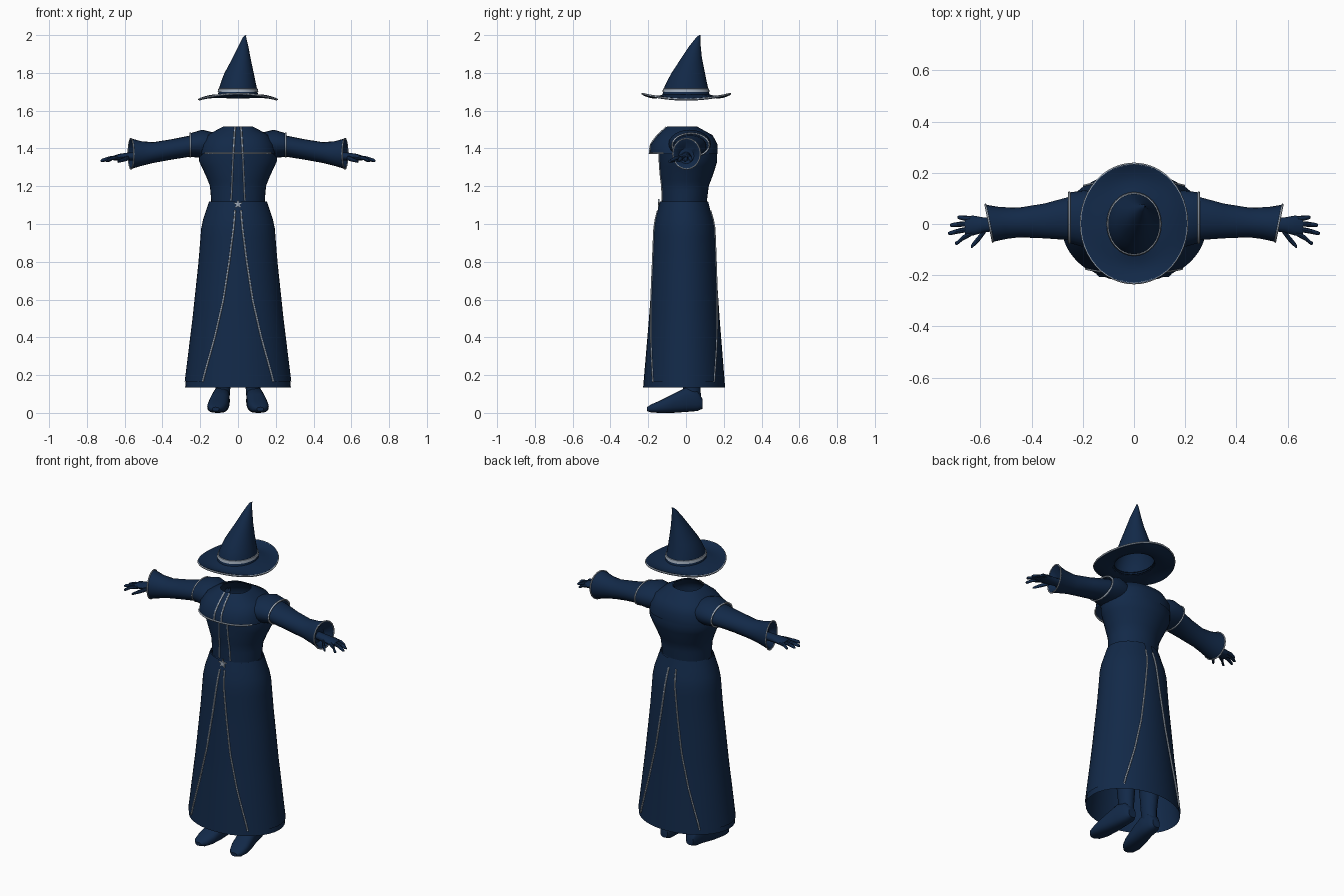
import bpy, bmesh
from math import sin, cos, pi, acos, radians
from mathutils import Vector

cube = bpy.data.objects.get("Cube")
if cube:
    bpy.data.objects.remove(cube)


def material(name, rgb):
    m = bpy.data.materials.new(name)
    m.use_nodes = True
    m.diffuse_color = (*rgb, 1)
    m.node_tree.nodes["Principled BSDF"].inputs["Base Color"].default_value = (*rgb, 1)
    return m


NAVY = material("navy cloth", (0.006, 0.022, 0.065))
SILVER = material("silver trim", (0.36, 0.42, 0.5))


def finish(name, bm, mat, angle=40):
    bmesh.ops.recalc_face_normals(bm, faces=bm.faces)
    me = bpy.data.meshes.new(name)
    bm.to_mesh(me)
    bm.free()
    ob = bpy.data.objects.new(name, me)
    bpy.context.collection.objects.link(ob)
    me.materials.append(mat)
    bpy.ops.object.select_all(action="DESELECT")
    ob.select_set(True)
    bpy.context.view_layer.objects.active = ob
    bpy.ops.object.shade_smooth_by_angle(angle=radians(angle))
    return ob


def loft(name, rings, mat=NAVY, closed=True, caps=(False, False)):
    """Skin a list of point rings."""
    bm = bmesh.new()
    vs = [[bm.verts.new(p) for p in r] for r in rings]
    n = len(vs[0])
    for a, b in zip(vs, vs[1:]):
        for i in range(n if closed else n - 1):
            j = (i + 1) % n
            bm.faces.new((a[i], a[j], b[j], b[i]))
    if caps[0]:
        bm.faces.new(vs[0])
    if caps[1]:
        bm.faces.new(vs[-1])
    return finish(name, bm, mat)


def trim(name, pts, cyclic=False, r=0.005):
    """Thin piping along a path."""
    cu = bpy.data.curves.new(name, "CURVE")
    cu.dimensions = "3D"
    cu.bevel_depth = r
    cu.bevel_resolution = 1
    sp = cu.splines.new("POLY")
    sp.points.add(len(pts) - 1)
    for p, q in zip(sp.points, pts):
        p.co = (*q, 1)
    sp.use_cyclic_u = cyclic
    cu.materials.append(SILVER)
    ob = bpy.data.objects.new(name, cu)
    bpy.context.collection.objects.link(ob)


def at(table, z):
    """Interpolate a table sorted by its first column."""
    t = sorted(table)
    z = min(max(z, t[0][0]), t[-1][0])
    for a, b in zip(t, t[1:]):
        if z <= b[0]:
            f = (z - a[0]) / (b[0] - a[0])
            return [u + (v - u) * f for u, v in zip(a[1:], b[1:])]


def power(v, n):
    return (1 if v >= 0 else -1) * abs(v) ** (2 / n)


def oval(table, z, a, off=0.0, n=2):
    rx, cy, ry = at(table, z)
    return Vector(((rx + off) * power(cos(a), n), cy + (ry + off) * power(sin(a), n), z))


def circle(n=36):
    return [2 * pi * i / n for i in range(n)]


def front(table, z, x, off, n=2, side=-1):
    """Surface point at a given x on the front (-1) or back (1)."""
    rx, cy, ry = at(table, z)
    k = max(0, 1 - abs(x / rx) ** n) ** (1 / n)
    return Vector((x, cy + side * (ry * k + off), z))


def steps(a, b, n):
    return [a + (b - a) * i / n for i in range(n + 1)]


# Tables: height, half width, centre y, half depth
SKIRT = [(1.12, .147, -.01, .122), (1.06, .167, -.01, .137), (1.0, .187, -.008, .154),
         (.8, .203, -.008, .166), (.5, .235, -.009, .187), (.135, .28, -.01, .217)]
TORSO = [(1.1, .14, -.01, .118), (1.2, .148, -.005, .125), (1.26, .172, .003, .14),
         (1.33, .205, .012, .153), (1.41, .212, .01, .154), (1.46, .165, -.004, .138),
         (1.51, .08, -.02, .08)]
MANTLE = [(1.37, .2, -.012, .18), (1.42, .195, -.01, .178), (1.47, .165, -.005, .146),
          (1.515, .08, -.02, .08)]
EDGE = [(.135, .19), (.2, .175), (.4, .12), (.6, .075), (.8, .045), (1.0, .02), (1.12, .012)]

# Robe body
loft("torso", [[oval(TORSO, z, a) for a in circle()] for z in steps(1.1, 1.51, 16)])
loft("mantle", [[oval(MANTLE, r[0], a, n=2.4) for a in circle(40)] for r in MANTLE])
loft("skirt", [[oval(SKIRT, z, a) for a in circle()] for z in steps(1.12, .135, 20)])

# Overskirt halves, parted at the front and back, with piped edges
heights = steps(1.12, .165, 20)
for s, side in ((1, "left"), (-1, "right")):
    rows = []
    for z in heights:
        rx = at(SKIRT, z)[0]
        e = at(EDGE, z)[0]
        af, ab = acos(e / rx), acos((e + .008) / rx)
        rows.append([Vector((s * p.x, p.y, z)) for p in
                     (oval(SKIRT, z, a, .006) for a in steps(-af, ab, 18))])
    loft(side + "_overskirt", rows, closed=False)
    trim(side + "_front_skirt_trim", [r[0] for r in rows[1:]])
    trim(side + "_back_skirt_trim", [r[-1] for r in rows[1:]])
    # Piping down the chest
    trim(side + "_mantle_trim", [front(MANTLE, z, s * x, .001, 2.4) for z, x in
                                 zip(steps(1.512, 1.375, 8), steps(.016, .025, 8))])
    trim(side + "_chest_trim", [front(TORSO, z, s * x, .001) for z, x in
                                zip(steps(1.375, 1.125, 10), steps(.025, .036, 10))], r=.004)
trim("mantle_hem_trim", [front(MANTLE, 1.374, x, .001, 2.4) for x in steps(-.175, .175, 16)])

# Star buckle
bm = bmesh.new()
pts = [bm.verts.new(((.027 if i % 2 == 0 else .011) * sin(i * pi / 5), -.149,
                     1.105 + (.027 if i % 2 == 0 else .011) * cos(i * pi / 5)))
       for i in range(10)]
face = bm.faces.new(pts)
ext = bmesh.ops.extrude_face_region(bm, geom=[face])
bmesh.ops.translate(bm, vec=(0, .009, 0),
                    verts=[v for v in ext["geom"] if isinstance(v, bmesh.types.BMVert)])
finish("star_buckle", bm, SILVER)


def xring(s, x, cy, cz, ry, rz, n=20, shear=0.0):
    return [Vector((s * (x + shear * ry * cos(a)), cy + ry * cos(a), cz + rz * sin(a)))
            for a in circle(n)]


# Sleeve and shoulder cap rings: x, centre y, centre z, half depth, half height
SLEEVE = [(.14, .02, 1.41, .09, .065), (.25, .022, 1.413, .085, .056),
          (.35, .012, 1.395, .068, .054), (.45, .006, 1.378, .058, .055),
          (.51, .004, 1.373, .062, .065), (.568, .003, 1.372, .073, .081),
          (.562, .003, 1.37, .062, .068), (.53, .002, 1.36, .04, .04)]
CAP = [(.13, .015, 1.42, .1, .065), (.19, .02, 1.424, .112, .075), (.255, .025, 1.418, .098, .062)]
# Fingers: base y, tip x, tip y
FINGERS = [(.02, .69, .026), (.002, .72, -.004), (-.018, .727, -.036), (-.036, .7, -.075)]
# Foot rings: y, centre x, half width, bottom, top
FOOT = [(.087, .085, .024, .022, .075), (.06, .085, .042, .01, .12), (.0, .09, .046, .005, .135),
        (-.07, .1, .053, .0, .1), (-.14, .11, .053, .0, .064), (-.185, .116, .04, .002, .045),
        (-.207, .118, .018, .01, .03)]
# Leg rings: height, centre x, centre y, radius
LEG = [(.06, .082, .035, .036), (.14, .08, .03, .04), (.25, .082, .03, .048),
       (.4, .085, .025, .06), (.85, .085, 0, .07)]

for s, side in ((1, "left"), (-1, "right")):
    loft(side + "_sleeve", [xring(s, *r, shear=.2 * (r[0] > .5)) for r in SLEEVE],
         caps=(False, True))
    trim(side + "_cuff_trim", xring(s, .566, .003, 1.372, .073, .081, shear=.2), True, .004)
    loft(side + "_shoulder_cap", [xring(s, *r, n=24) for r in CAP])
    trim(side + "_shoulder_trim", xring(s, .253, .025, 1.418, .098, .062, 24), True)
    # Hand
    loft(side + "_palm", [xring(s, .53, .0, 1.36, .025, .022, 12),
                          xring(s, .59, -.004, 1.356, .03, .021, 12),
                          xring(s, .63, -.006, 1.353, .039, .018, 12),
                          xring(s, .66, -.008, 1.349, .036, .012, 12)], caps=(True, True))
    for i, (by, tx, ty) in enumerate(FINGERS):
        mx, my = (.64 + tx) / 2, (by + ty) / 2
        loft(f"{side}_finger_{i + 1}", [xring(s, .635, by, 1.352, .011, .011, 8),
                                       xring(s, mx, my, 1.348, .01, .01, 8),
                                       xring(s, tx - .008, ty, 1.337, .008, .009, 8),
                                       xring(s, tx, ty, 1.334, .004, .004, 8)], caps=(True, True))
    loft(side + "_thumb", [xring(s, .575, -.012, 1.352, .016, .014, 8),
                           xring(s, .605, -.055, 1.342, .014, .012, 8),
                           xring(s, .632, -.084, 1.332, .01, .008, 8),
                           xring(s, .638, -.09, 1.33, .004, .004, 8)], caps=(True, True))
    # Boot and leg
    loft(side + "_boot", [[Vector((s * (cx + w * power(cos(a), 2.6)), y,
                                   (lo + hi) / 2 + (hi - lo) / 2 * power(sin(a), 2.6)))
                           for a in circle(20)] for y, cx, w, lo, hi in FOOT], caps=(True, True))
    loft(side + "_leg", [[Vector((s * (cx + r * cos(a)), cy + r * 1.2 * sin(a), z))
                          for a in circle(16)] for z, cx, cy, r in LEG], caps=(True, True))

# Hat crown rings: height, centre x, centre y, half width, half depth
CROWN = [(1.672, 0, 0, .108, .127), (1.72, 0, 0, .1, .117), (1.76, .002, .005, .089, .103),
         (1.8, .006, .012, .077, .088), (1.88, .019, .03, .047, .054), (1.94, .028, .047, .027, .031),
         (1.98, .033, .062, .012, .014), (1.993, .036, .068, .007, .008), (2.0, .042, .074, .002, .003)]


def hat_ring(z, off=0.0):
    cx, cy, rx, ry = at(CROWN, z)
    return [Vector((cx + (rx + off) * cos(a), cy + (ry + off) * sin(a), z)) for a in circle(32)]


def brim_ring(t, lift=0.0):
    return [Vector(((.1 + .107 * t) * cos(a), .002 + (.12 + .113 * t) * sin(a),
                    1.682 + lift + t * t * (.008 * sin(a) ** 2 - .022 * cos(a) ** 2)
                    - .012 * sin(pi * t) * sin(a) ** 2)) for a in circle(48)]


loft("hat_crown", [hat_ring(r[0]) for r in CROWN], caps=(False, True))
loft("hat_band", [hat_ring(z, o) for z, o in ((1.699, 0), (1.7, .004), (1.716, .004), (1.717, 0))],
     SILVER)
ts = steps(0, 1, 6)
loft("hat_brim", [brim_ring(t, .005) for t in ts] + [brim_ring(t, -.007) for t in reversed(ts)])
trim("hat_brim_trim", brim_ring(1), True)
